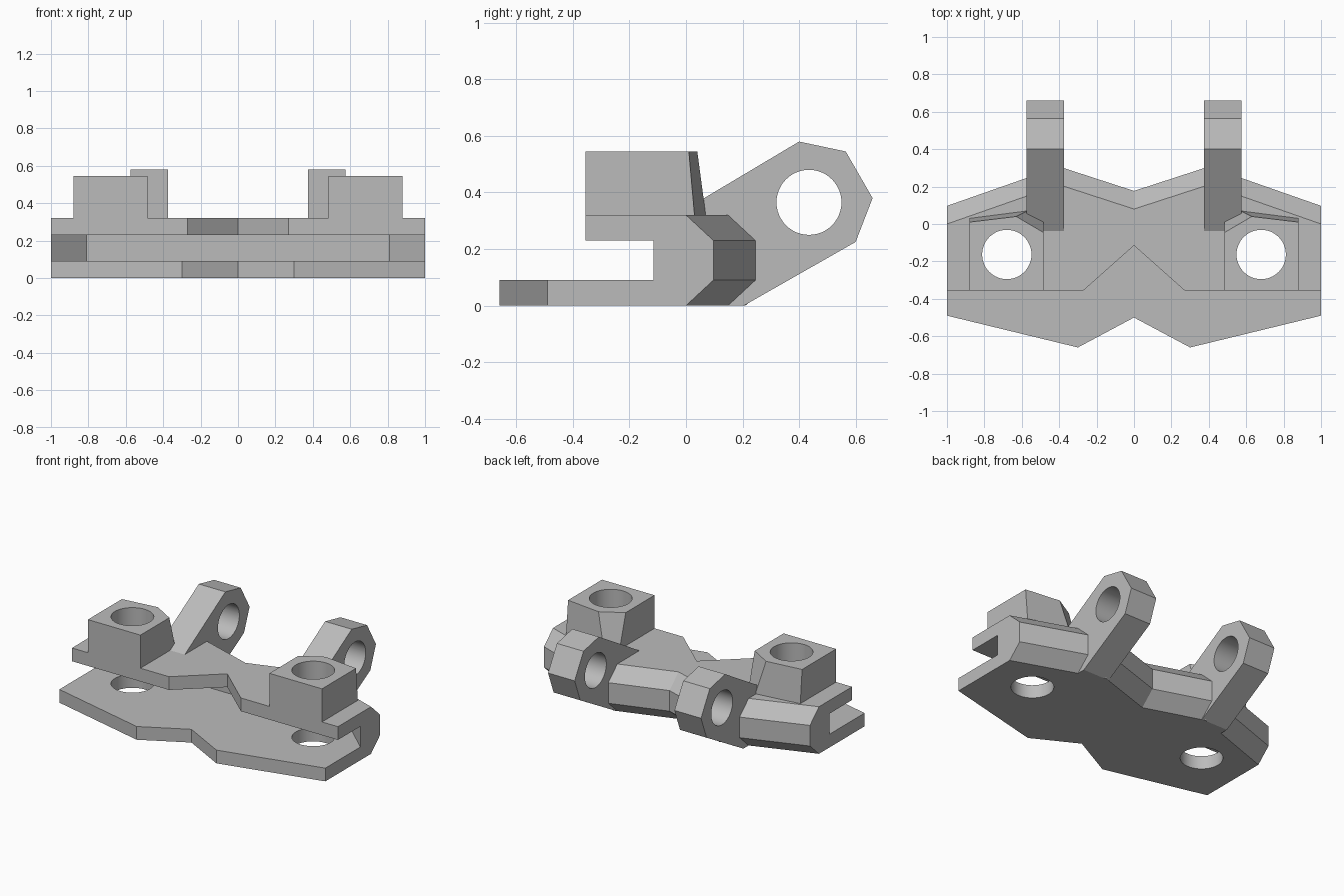
import bpy, bmesh, math
from mathutils import Matrix, Vector

cube = bpy.data.objects.get("Cube")
if cube:
    bpy.data.objects.remove(cube, do_unlink=True)

grey = bpy.data.materials.new("Plain grey")
grey.use_nodes = True
grey.diffuse_color = (0.5, 0.5, 0.5, 1)
grey.node_tree.nodes["Principled BSDF"].inputs["Base Color"].default_value = (0.5, 0.5, 0.5, 1)

HOLE_X, HOLE_Y, HOLE_R = 0.68, -0.163, 0.132


def loft(name, bottom, top):
    """Solid between two matching rings of 3D points."""
    bm = bmesh.new()
    a = [bm.verts.new(p) for p in bottom]
    b = [bm.verts.new(p) for p in top]
    n = len(a)
    bm.faces.new(a[::-1])
    bm.faces.new(b)
    for i in range(n):
        j = (i + 1) % n
        bm.faces.new((a[i], a[j], b[j], b[i]))
    bmesh.ops.recalc_face_normals(bm, faces=bm.faces)
    mesh = bpy.data.meshes.new(name)
    bm.to_mesh(mesh)
    bm.free()
    obj = bpy.data.objects.new(name, mesh)
    bpy.context.collection.objects.link(obj)
    mesh.materials.append(grey)
    return obj


def ring(half, z):
    """Mirror a right-hand outline in x; its end points may lie on x = 0."""
    other = [(-x, y) for x, y in reversed(half) if x > 0]
    return [(x, y, z) for x, y in half + other]


def cut(obj, places, axis, radius):
    """Drill round holes through an object and apply the cuts."""
    for place in places:
        bm = bmesh.new()
        turn = Matrix.Rotation(math.pi / 2, 4, 'Y') if axis == 'X' else Matrix()
        bmesh.ops.create_cone(bm, cap_ends=True, segments=48, radius1=radius, radius2=radius,
                              depth=3, matrix=Matrix.Translation(Vector(place)) @ turn)
        mesh = bpy.data.meshes.new("drill")
        bm.to_mesh(mesh)
        bm.free()
        mesh.materials.append(grey)
        drill = bpy.data.objects.new("drill", mesh)
        drill.hide_render = True
        bpy.context.collection.objects.link(drill)
        mod = obj.modifiers.new("hole", 'BOOLEAN')
        mod.operation = 'DIFFERENCE'
        mod.solver = 'EXACT'
        mod.object = drill
        bpy.context.view_layer.objects.active = obj
        bpy.ops.object.modifier_apply(modifier=mod.name)
        bpy.data.objects.remove(drill, do_unlink=True)


# Outlines of the right half, running from front centre to back centre
lower_front = [(0, -0.5), (0.3, -0.66), (1, -0.49)]
upper_front = [(0, -0.115), (0.27, -0.355), (1, -0.355)]
web_front = [(0.81, 0.06), (1, -0.115)]
back_edge = [(1, 0), (0.4, 0.21), (0, 0.08)]
back_mid = [(x, y + 0.097) for x, y in back_edge]

# Stacked body: lower plate, web behind the slot, upper plate
body = [
    loft("lower_plate", ring(lower_front + back_edge, 0), ring(lower_front + back_mid, 0.09)),
    loft("back_web", ring(web_front + back_mid, 0.09), ring(web_front + back_mid, 0.23)),
    loft("upper_plate", ring(upper_front + back_mid, 0.23), ring(upper_front + back_edge, 0.32)),
]
parts = list(body)
for plate in (body[0], body[2]):
    cut(plate, [(s * HOLE_X, HOLE_Y, 0) for s in (-1, 1)], 'Z', HOLE_R)

# Bolt bosses and hinge lugs on both sides
boss_base = [(0.485, -0.355), (0.88, -0.355), (0.88, 0.03), (0.57, 0.07), (0.485, 0.02)]
boss_top = [(0.485, -0.355), (0.88, -0.355), (0.88, 0.01), (0.63, 0.04), (0.485, -0.045)]
lug_side = [(0.1, 0), (0.205, 0), (0.6, 0.225), (0.66, 0.38), (0.565, 0.545),
            (0.4, 0.58), (-0.045, 0.315), (0.1, 0.29)]
for s, side in ((1, "left"), (-1, "right")):
    boss = loft("bolt_boss_" + side, [(s * x, y, 0.32) for x, y in boss_base],
                [(s * x, y, 0.545) for x, y in boss_top])
    cut(boss, [(s * HOLE_X, HOLE_Y, 0)], 'Z', HOLE_R)
    lug = loft("hinge_lug_" + side, [(s * 0.375, y, z) for y, z in lug_side],
               [(s * 0.575, y, z) for y, z in lug_side])
    cut(lug, [(0, 0.435, 0.365)], 'X', 0.115)
    parts += [boss, lug]

# Smooth bores, sharp corners
bpy.ops.object.select_all(action='DESELECT')
for obj in parts:
    obj.select_set(True)
bpy.context.view_layer.objects.active = parts[0]
bpy.ops.object.shade_smooth_by_angle(angle=math.radians(20))
